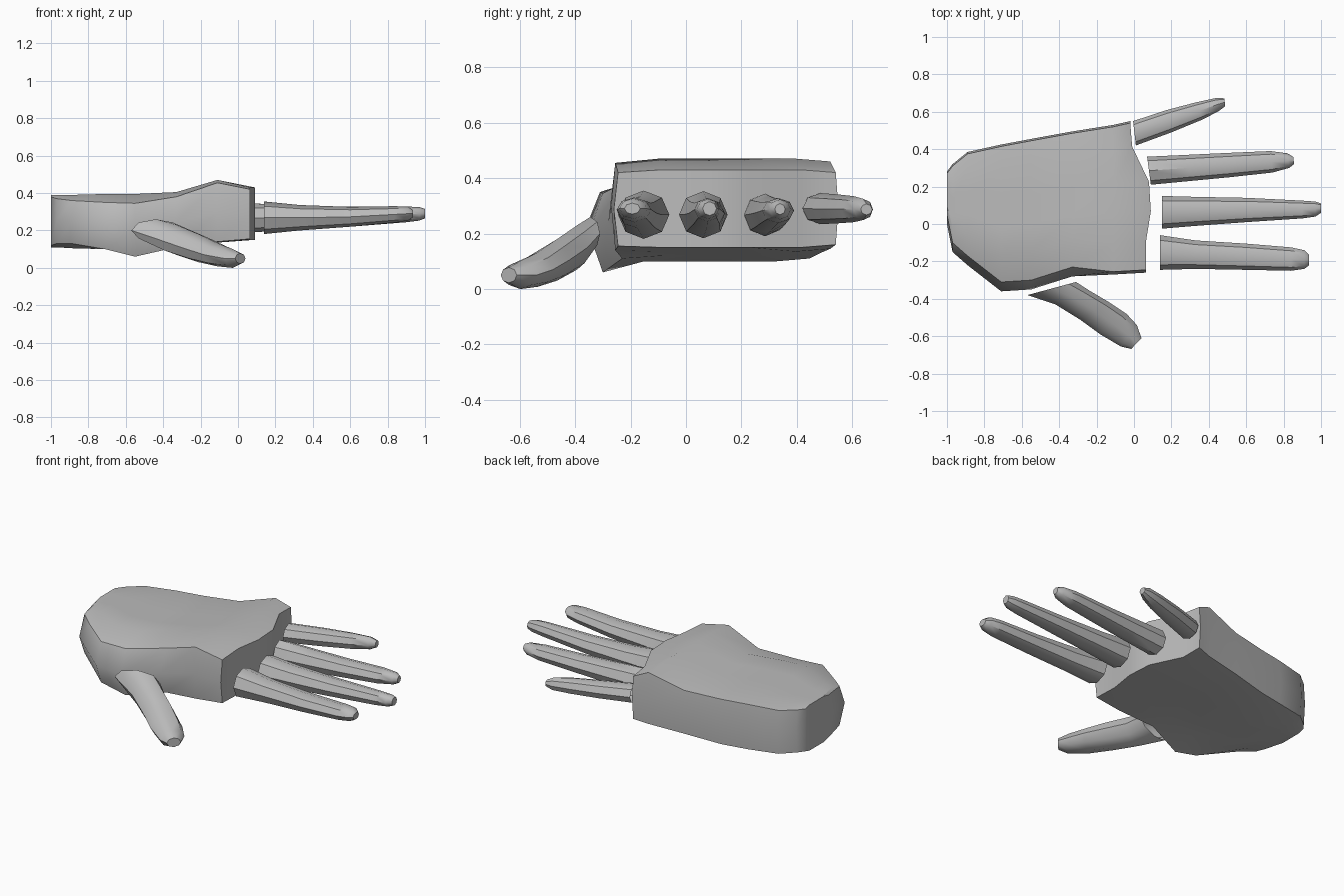
import bpy, bmesh, math
from mathutils import Vector

skin = bpy.data.materials.new("plain grey")
skin.diffuse_color = (0.5, 0.5, 0.5, 1)


def finish(name, bm):
    bmesh.ops.recalc_face_normals(bm, faces=bm.faces[:])
    mesh = bpy.data.meshes.new(name)
    bm.to_mesh(mesh)
    bm.free()
    mesh.materials.append(skin)
    ob = bpy.data.objects.new(name, mesh)
    bpy.context.collection.objects.link(ob)
    bpy.ops.object.select_all(action='DESELECT')
    ob.select_set(True)
    bpy.context.view_layer.objects.active = ob
    bpy.ops.object.shade_smooth_by_angle(angle=math.radians(42))
    return ob


def bridge(bm, rings):
    n = len(rings[0])
    for r, s in zip(rings, rings[1:]):
        for i in range(n):
            j = (i + 1) % n
            bm.faces.new((r[i], r[j], s[j], s[i]))


def digit(name, rows, sides=8):
    """Tapered tube; each row: two edge points seen from above, mid height, half height."""
    bm = bmesh.new()
    rings = []
    for ax, ay, bx, by, z, rz in rows:
        a, b = Vector((ax, ay, z)), Vector((bx, by, z))
        mid, half = (a + b) / 2, (b - a) / 2
        rings.append([bm.verts.new(mid + half * math.cos(t) + Vector((0, 0, rz * math.sin(t))))
                      for t in (2 * math.pi * i / sides for i in range(sides))])
    bridge(bm, rings)
    bm.faces.new(rings[-1])
    return finish(name, bm)


def finger(name, rows):
    """Each row: x, low y, high y, mid height, half height."""
    return digit(name, [(x, lo, x, hi, z, rz) for x, lo, hi, z, rz in rows])


# palm: cross-sections from wrist to knuckles
# x, low y, high y, top, bottom, top and bottom heights at the thumb edge
SECTIONS = [
    (-1.00, 0.00, 0.28, 0.39, 0.11, 0.38, 0.12),
    (-0.97, -0.15, 0.32, 0.39, 0.11, 0.37, 0.13),
    (-0.89, -0.22, 0.385, 0.39, 0.105, 0.36, 0.13),
    (-0.71, -0.36, 0.425, 0.395, 0.10, 0.35, 0.10),
    (-0.55, -0.35, 0.455, 0.395, 0.10, 0.345, 0.06),
    (-0.33, -0.28, 0.495, 0.405, 0.12, 0.38, 0.11),
    (-0.11, -0.27, 0.53, 0.47, 0.135, 0.455, 0.14),
    (0.00, -0.26, 0.55, 0.43, 0.15, 0.42, 0.155),
]
ACROSS = [0, 0.2, 0.4, 0.6, 0.84, 1]
KNUCKLE_X = [0.065, 0.065, 0.09, 0.08, -0.01, -0.02]   # curved knuckle line

bm = bmesh.new()
rings = []
for k, (x, lo, hi, top, bot, ltop, lbot) in enumerate(SECTIONS):
    last = k == len(SECTIONS) - 1
    inset = 0.015 if k > 5 else 0.05
    xs = KNUCKLE_X if last else [x] * len(ACROSS)
    upper, lower = [], []
    for i, t in enumerate(ACROSS):
        y = lo + inset + (hi - 0.01 - lo - inset) * t
        zt, zb = (ltop, lbot) if i == 0 else (top, bot)
        if i == len(ACROSS) - 1:
            zt, zb = top - 0.01, bot + 0.01
        upper.append(bm.verts.new((xs[i], y, zt)))
        lower.append(bm.verts.new((xs[i], y, zb)))
    far = bm.verts.new((xs[-1], hi, (top + bot) / 2))
    near = bm.verts.new((xs[0], lo, (ltop + lbot) / 2))
    rings.append(upper + [far] + lower[::-1] + [near])
    # wrist and knuckle end walls
    if k == 0 or last:
        for i in range(len(ACROSS) - 1):
            bm.faces.new((upper[i], upper[i + 1], lower[i + 1], lower[i]))
        bm.faces.new((upper[-1], far, lower[-1]))
        bm.faces.new((lower[0], near, upper[0]))
bridge(bm, rings)
finish("palm", bm)

# four fingers
finger("index_finger", [
    (0.14, -0.245, -0.06, 0.268, 0.087), (0.33, -0.24, -0.088, 0.268, 0.068),
    (0.60, -0.245, -0.105, 0.273, 0.053), (0.84, -0.25, -0.125, 0.286, 0.044),
    (0.91, -0.24, -0.14, 0.29, 0.037), (0.935, -0.222, -0.165, 0.29, 0.02)])
finger("middle_finger", [
    (0.15, -0.025, 0.15, 0.268, 0.085), (0.33, -0.01, 0.145, 0.268, 0.068),
    (0.60, 0.01, 0.14, 0.273, 0.053), (0.90, 0.03, 0.125, 0.286, 0.042),
    (0.97, 0.04, 0.12, 0.289, 0.036), (1.00, 0.06, 0.11, 0.29, 0.025)])
digit("ring_finger", [
    (0.09, 0.21, 0.07, 0.36, 0.267, 0.077), (0.30, 0.23, 0.29, 0.37, 0.27, 0.066),
    (0.51, 0.25, 0.50, 0.38, 0.275, 0.054), (0.74, 0.275, 0.73, 0.39, 0.283, 0.045),
    (0.83, 0.30, 0.82, 0.378, 0.287, 0.036), (0.855, 0.32, 0.853, 0.358, 0.288, 0.02)])
digit("little_finger", [
    (0.01, 0.42, -0.005, 0.55, 0.29, 0.056), (0.20, 0.49, 0.17, 0.608, 0.289, 0.052),
    (0.37, 0.56, 0.33, 0.65, 0.288, 0.047), (0.455, 0.605, 0.44, 0.674, 0.287, 0.038),
    (0.488, 0.63, 0.483, 0.672, 0.287, 0.02)])

# thumb, sloping out and down
digit("thumb", [
    (-0.57, -0.38, -0.31, -0.31, 0.20, 0.06), (-0.42, -0.43, -0.24, -0.355, 0.15, 0.08),
    (-0.29, -0.51, -0.13, -0.42, 0.105, 0.075), (-0.18, -0.59, -0.04, -0.48, 0.07, 0.062),
    (-0.07, -0.655, 0.015, -0.54, 0.05, 0.05), (-0.015, -0.668, 0.04, -0.61, 0.05, 0.028)])
